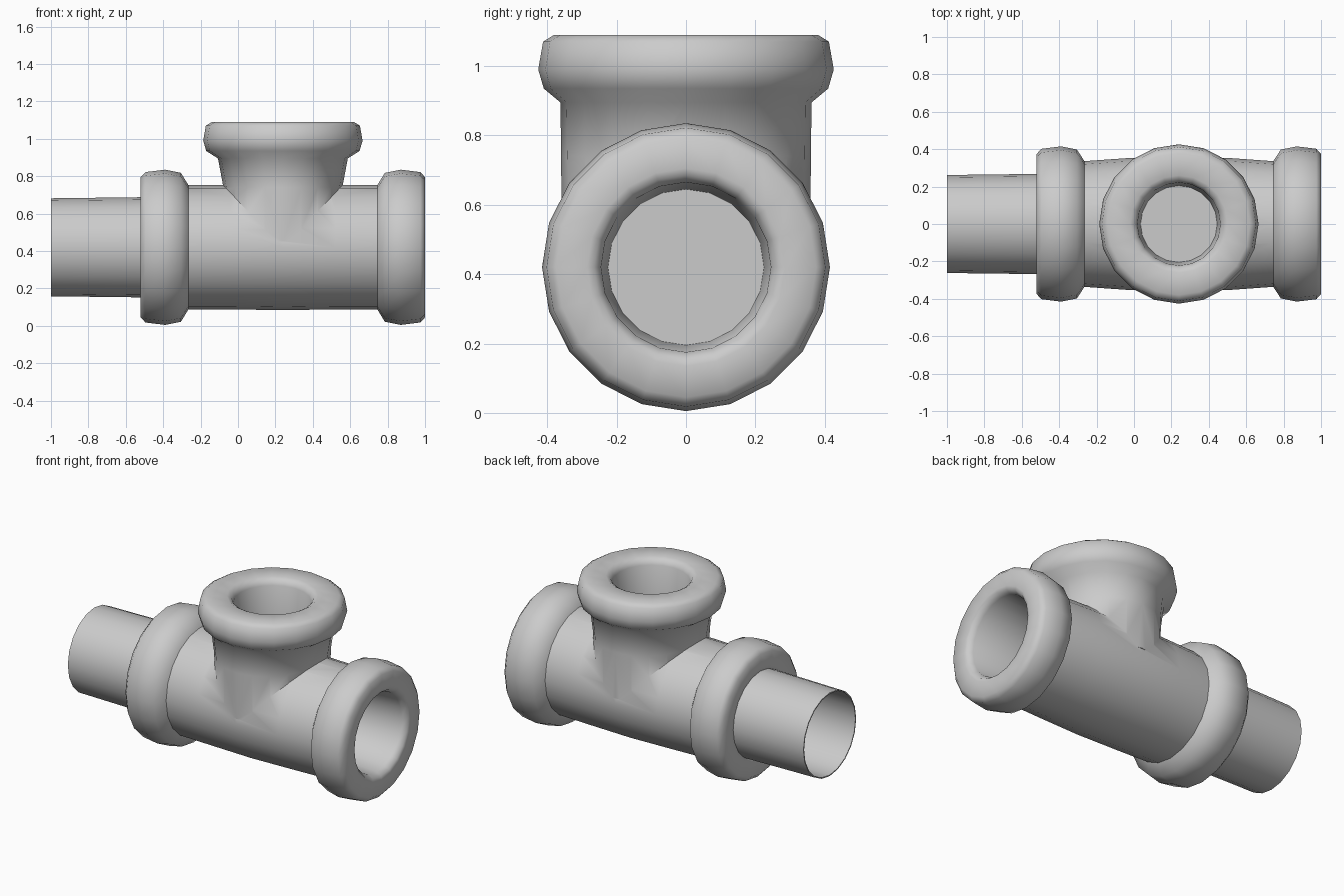
import bpy, bmesh, math
from mathutils import Matrix

if "Cube" in bpy.data.objects:
    bpy.data.objects.remove(bpy.data.objects["Cube"])

SIDES = 20
AXIS_Z = 0.42
CX = 0.24


def lathe(name, profile, matrix, caps=True):
    """Spin (height, radius_a, radius_b) rings about local z, then place them."""
    bm = bmesh.new()
    rings = []
    for h, ra, rb in profile:
        rings.append([bm.verts.new((ra * math.cos(i * math.tau / SIDES),
                                    rb * math.sin(i * math.tau / SIDES), h))
                      for i in range(SIDES)])
    for a, b in zip(rings, rings[1:]):
        for i in range(SIDES):
            j = (i + 1) % SIDES
            bm.faces.new((a[i], a[j], b[j], b[i]))
    if caps:
        bm.faces.new(rings[0])
        bm.faces.new(rings[-1])
    bmesh.ops.recalc_face_normals(bm, faces=bm.faces)
    bm.transform(matrix)
    mesh = bpy.data.meshes.new(name)
    bm.to_mesh(mesh)
    bm.free()
    ob = bpy.data.objects.new(name, mesh)
    bpy.context.collection.objects.link(ob)
    return ob


def smooth(ob, angle):
    bpy.ops.object.select_all(action='DESELECT')
    ob.select_set(True)
    bpy.context.view_layer.objects.active = ob
    bpy.ops.object.shade_smooth_by_angle(angle=math.radians(angle))


# local z -> world x, local x -> world -z, local y -> world y
along_x = Matrix.Translation((CX, 0, AXIS_Z)) @ Matrix.Rotation(math.pi / 2, 4, 'Y')

# Run of the tee: half profile from the blind socket to the middle, then mirrored
half = [(0.33, 0.225, 0.225), (0.725, 0.245, 0.245), (0.755, 0.265, 0.265),
        (0.76, 0.285, 0.285), (0.76, 0.375, 0.375), (0.735, 0.402, 0.402),
        (0.63, 0.415, 0.415), (0.545, 0.398, 0.398), (0.505, 0.332, 0.336),
        (0.28, 0.332, 0.352)]
run = half + [(0, 0.336, 0.359)] + [(-h, a, b) for h, a, b in reversed(half)]
body = lathe("tee_body", run, along_x)

# Upright branch with its rolled collar and blind socket
branch_profile = [(0.45, 0.315, 0.358), (0.74, 0.318, 0.36), (0.895, 0.347, 0.362),
                  (0.935, 0.41, 0.41), (0.99, 0.426, 0.426), (1.07, 0.412, 0.412),
                  (1.09, 0.38, 0.38), (1.09, 0.26, 0.26), (1.075, 0.235, 0.235),
                  (1.05, 0.222, 0.222), (0.80, 0.205, 0.205)]
branch = lathe("branch", branch_profile, Matrix.Translation((CX, 0, 0)))

# Fuse the branch to the run
mod = body.modifiers.new("fuse", 'BOOLEAN')
mod.operation = 'UNION'
mod.solver = 'EXACT'
mod.object = branch
bpy.context.view_layer.objects.active = body
bpy.ops.object.modifier_apply(modifier=mod.name)
bpy.data.objects.remove(branch)
smooth(body, 55)

# Thin open pipe stub fitted in the left socket
pipe = lathe("pipe_stub", [(-1.24, 0.255, 0.255), (-1.24, 0.262, 0.262),
                           (-0.74, 0.268, 0.268), (-0.74, 0.255, 0.255),
                           (-1.24, 0.255, 0.255)], along_x, caps=False)
bm = bmesh.new()
bm.from_mesh(pipe.data)
bmesh.ops.remove_doubles(bm, verts=bm.verts, dist=1e-5)
bmesh.ops.recalc_face_normals(bm, faces=bm.faces)
bm.to_mesh(pipe.data)
bm.free()
smooth(pipe, 40)
